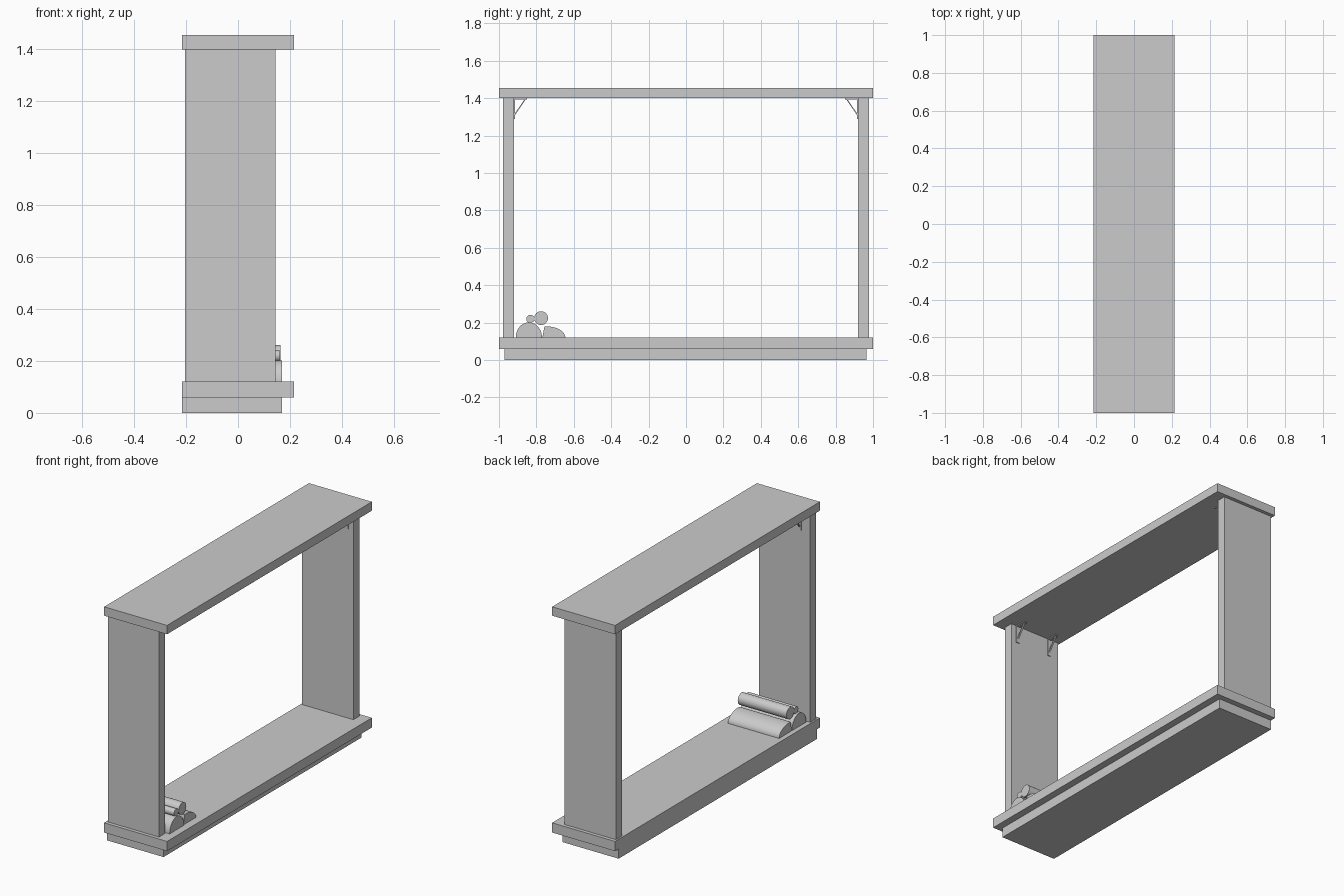
import bpy, bmesh
from math import cos, sin, pi

if "Cube" in bpy.data.objects:
    bpy.data.objects.remove(bpy.data.objects["Cube"])


def make(name, bm, smooth=False):
    bmesh.ops.recalc_face_normals(bm, faces=bm.faces[:])
    me = bpy.data.meshes.new(name)
    bm.to_mesh(me)
    bm.free()
    ob = bpy.data.objects.new(name, me)
    bpy.context.collection.objects.link(ob)
    if smooth:
        bpy.ops.object.select_all(action='DESELECT')
        ob.select_set(True)
        bpy.context.view_layer.objects.active = ob
        bpy.ops.object.shade_smooth_by_angle()
    return ob


def extrude_x(name, yz, x0, x1, smooth=False):
    """Extrude a closed y/z profile along x."""
    bm = bmesh.new()
    a = [bm.verts.new((x0, y, z)) for y, z in yz]
    b = [bm.verts.new((x1, y, z)) for y, z in yz]
    bm.faces.new(a)
    bm.faces.new(b)
    n = len(yz)
    for i in range(n):
        j = (i + 1) % n
        bm.faces.new((a[i], a[j], b[j], b[i]))
    return make(name, bm, smooth)


def box(name, x0, x1, y0, y1, z0, z1):
    return extrude_x(name, [(y0, z0), (y1, z0), (y1, z1), (y0, z1)], x0, x1)


def arc(cy, cz, ry, rz, a0, a1, n):
    return [(cy + ry * cos(a0 + (a1 - a0) * i / n),
             cz + rz * sin(a0 + (a1 - a0) * i / n)) for i in range(n + 1)]


# Frame slabs and plinth
box("plinth", -0.215, 0.17, -0.97, 0.965, 0, 0.06)
box("hearth_slab", -0.215, 0.215, -1, 1, 0.06, 0.12)
box("mantel_slab", -0.215, 0.215, -1, 1, 1.4, 1.455)

# Side walls and corner brackets
for s, side in ((-1, "left"), (1, "right")):
    box(side + "_wall", -0.205, 0.145, *sorted((s * 0.978, s * 0.92)), 0.12, 1.4)
    for i, x in enumerate((0.10, -0.135)):
        def part(label, pts, w):
            extrude_x(f"{side}_bracket_{label}_{i}", [(s * y, z) for y, z in pts],
                      x - w, x + w)
        part("wall_leg", [(0.92, 1.29), (0.915, 1.29), (0.915, 1.4), (0.92, 1.4)], 0.011)
        part("top_leg", [(0.92, 1.4), (0.85, 1.4), (0.85, 1.394), (0.92, 1.394)], 0.011)
        part("brace", [(0.916, 1.307), (0.916, 1.317), (0.862, 1.396), (0.855, 1.396)], 0.005)

# Split logs on the hearth
extrude_x("split_log_outer", arc(-0.84, 0.12, 0.07, 0.082, 0, pi, 24),
          -0.185, 0.17, True)
extrude_x("split_log_inner", [(-0.768, 0.12)] +
          arc(-0.745, 0.12, 0.10, 0.06, pi / 2 + 0.12, 0, 16), -0.185, 0.165, True)

# Round logs stacked on top
extrude_x("top_log", arc(-0.775, 0.224, 0.037, 0.037, 0, 2 * pi * 31 / 32, 31),
          -0.17, 0.163, True)
extrude_x("small_log", arc(-0.832, 0.22, 0.022, 0.022, 0, 2 * pi * 23 / 24, 23),
          -0.17, 0.16, True)
